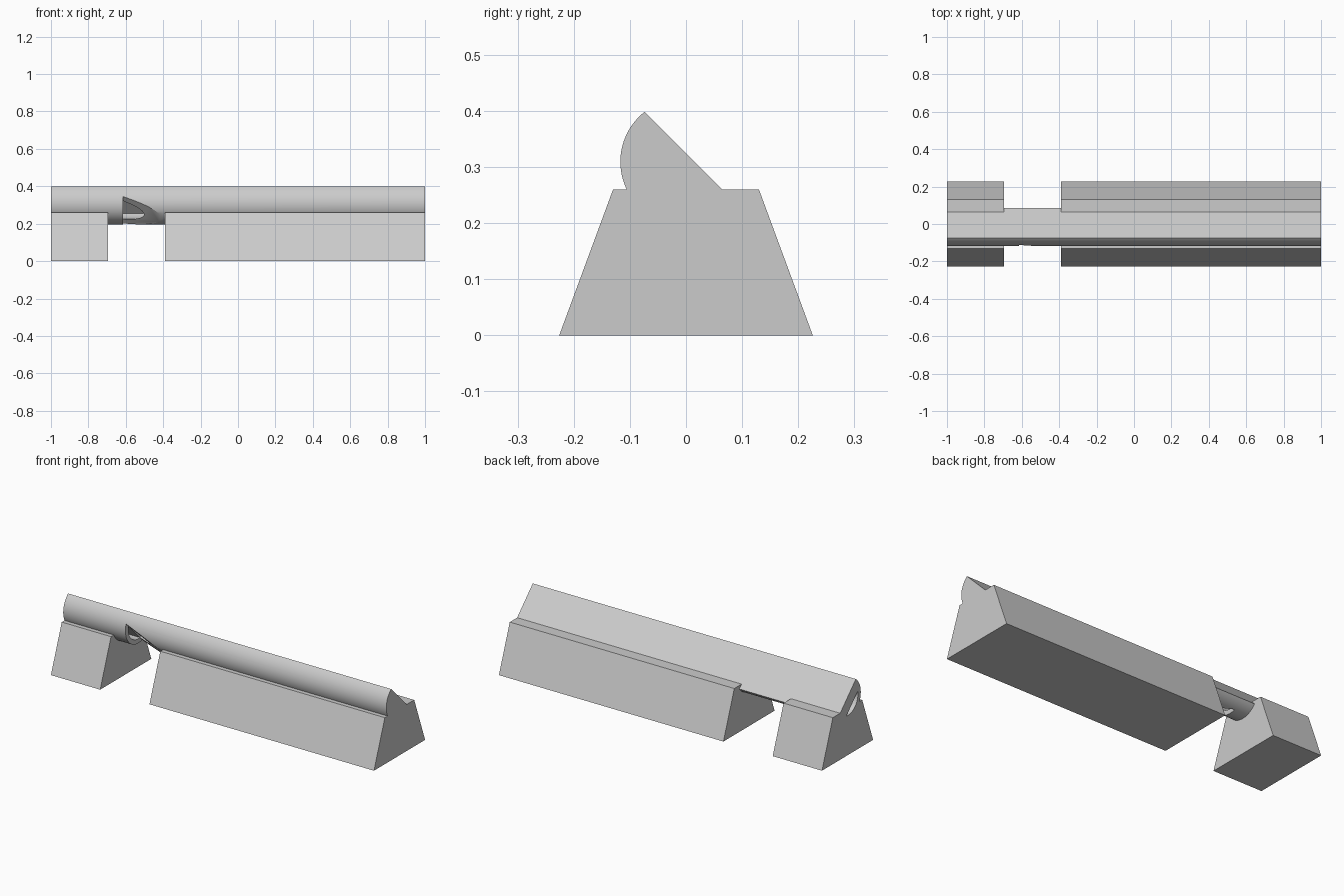
import bpy, bmesh, math
from mathutils import Vector

if "Cube" in bpy.data.objects:
    bpy.data.objects.remove(bpy.data.objects["Cube"])

grey = bpy.data.materials.new("grey")
grey.diffuse_color = (0.6, 0.6, 0.6, 1)
grey.use_nodes = True
grey.node_tree.nodes["Principled BSDF"].inputs["Base Color"].default_value = grey.diffuse_color

CY, CZ = -0.004, 0.3095            # pipe axis
R, BORE = 0.113, 0.085             # outer and inner radius
N = Vector((0, -1, -1)).normalized()   # direction the mouth faces
T = Vector((0, 1, -1)).normalized()    # across the mouth
AXIS = Vector((0, CY, CZ))


def prism(name, pts, vec):
    """Extrude a planar outline along a vector."""
    bm = bmesh.new()
    face = bm.faces.new([bm.verts.new(p) for p in pts])
    ext = bmesh.ops.extrude_face_region(bm, geom=[face])["geom"]
    bmesh.ops.translate(bm, vec=vec, verts=[v for v in ext if isinstance(v, bmesh.types.BMVert)])
    bmesh.ops.recalc_face_normals(bm, faces=bm.faces)
    mesh = bpy.data.meshes.new(name)
    bm.to_mesh(mesh)
    bm.free()
    mesh.materials.append(grey)
    ob = bpy.data.objects.new(name, mesh)
    bpy.context.collection.objects.link(ob)
    return ob


def segment(name, x0, x1, r, d, n=64):
    """Rod whose section is the part of a circle beyond a chord at distance d."""
    half = math.acos(d / r)
    pts = []
    for i in range(n + 1):
        a = -half + 2 * half * i / n
        pts.append(AXIS + N * r * math.cos(a) + T * r * math.sin(a) + Vector((x0, 0, 0)))
    return prism(name, pts, Vector((x1 - x0, 0, 0)))


def block(name, x0, x1):
    outline = [(-0.226, 0), (0.226, 0), (0.13, 0.26), (-0.13, 0.26)]
    return prism(name, [(x0, y, z) for y, z in outline], Vector((x1 - x0, 0, 0)))


def combine(ob, other, op):
    mod = ob.modifiers.new(op, "BOOLEAN")
    mod.operation, mod.solver, mod.object = op, "EXACT", other
    bpy.context.view_layer.objects.active = ob
    bpy.ops.object.modifier_apply(modifier=mod.name)
    bpy.data.objects.remove(other)


# Half-round pipe joined to its two stands
pipe = segment("pipe_and_stands", -1, 1, R, -0.0138)
combine(pipe, block("short_stand", -1, -0.695), "UNION")
combine(pipe, block("long_stand", -0.39, 1), "UNION")

# Air slot from the left end, and the closed chamber behind the mouth
combine(pipe, segment("air_slot", -1.05, -0.61, BORE + 0.003, 0.051), "DIFFERENCE")
combine(pipe, segment("chamber", -0.615, 0.96, BORE, -0.008), "DIFFERENCE")

# Wedge-shaped mouth with a slanted lip
profile = [(-0.615, 0.051), (-0.41, R), (-0.41, 0.16), (-0.615, 0.16)]
mouth = prism("mouth", [AXIS + N * d - T * 0.2 + Vector((x, 0, 0)) for x, d in profile], T * 0.4)
combine(pipe, mouth, "DIFFERENCE")

# Smooth the round side, keep all edges crisp
bpy.ops.object.select_all(action="DESELECT")
pipe.select_set(True)
bpy.context.view_layer.objects.active = pipe
bpy.ops.object.shade_smooth_by_angle(angle=math.radians(25))
